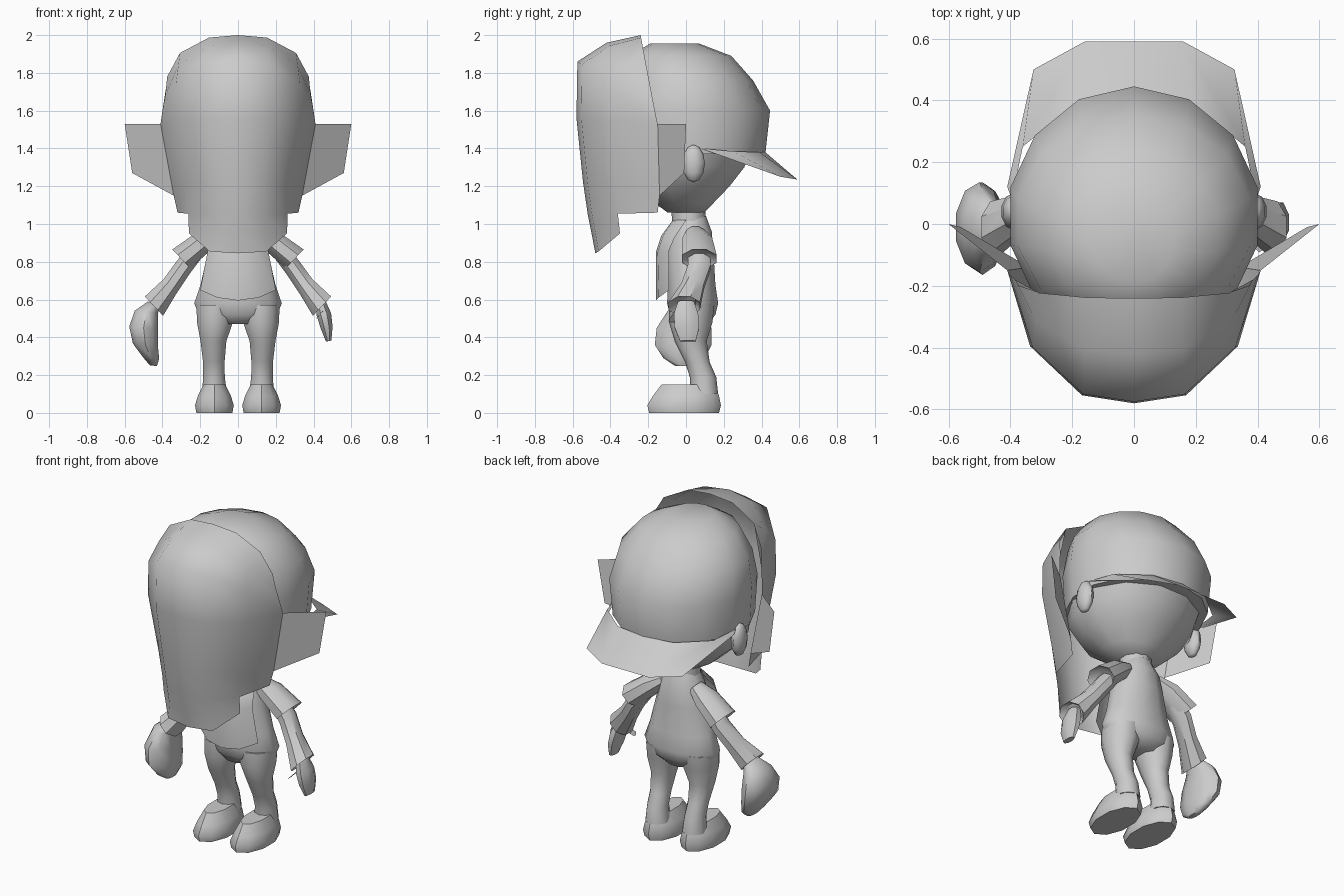
import bpy, bmesh, math
from mathutils import Vector

cube = bpy.data.objects.get("Cube")
if cube:
    bpy.data.objects.remove(cube)

grey = bpy.data.materials.new("plain grey")
grey.use_nodes = True
colour = (0.6, 0.6, 0.6, 1)
grey.diffuse_color = colour
grey.node_tree.nodes["Principled BSDF"].inputs["Base Color"].default_value = colour


def finish(name, bm, closed, angle=50):
    if closed:
        bmesh.ops.recalc_face_normals(bm, faces=bm.faces)
    mesh = bpy.data.meshes.new(name)
    bm.to_mesh(mesh)
    bm.free()
    obj = bpy.data.objects.new(name, mesh)
    bpy.context.collection.objects.link(obj)
    mesh.materials.append(grey)
    bpy.ops.object.select_all(action='DESELECT')
    obj.select_set(True)
    bpy.context.view_layer.objects.active = obj
    bpy.ops.object.shade_smooth_by_angle(angle=math.radians(angle))
    return obj


def loft(name, rings, axis=(0, 0, 1), sides=10, side=1, angle=50):
    """Closed skin over rings of (x, y, z, radius across, radius along y)."""
    bm = bmesh.new()
    v = Vector((0, 1, 0))
    u = v.cross(Vector(axis).normalized())
    loops = []
    for x, y, z, ra, rb in rings:
        loop = []
        for k in range(sides):
            a = math.tau * (k + 0.5) / sides
            p = Vector((x, y, z)) + u * ra * math.cos(a) + v * rb * math.sin(a)
            loop.append(bm.verts.new((p.x * side, p.y, p.z)))
        loops.append(loop)
    for low, high in zip(loops, loops[1:]):
        for k in range(sides):
            n = (k + 1) % sides
            bm.faces.new((low[k], low[n], high[n], high[k]))
    bm.faces.new(loops[0])
    bm.faces.new(loops[-1])
    return finish(name, bm, True, angle)


def sheet(name, rows, angle=50):
    """Half sheet from the centre line outwards, mirrored; rows may shorten."""
    bm = bmesh.new()
    grid = [[bm.verts.new(p) for p in row] for row in rows]
    for a, b in zip(grid, grid[1:]):
        for j in range(len(a) - 1):
            if j + 1 < len(b):
                bm.faces.new((a[j], b[j], b[j + 1], a[j + 1]))
            elif j < len(b):
                if j == len(b) - 1 and len(b) == 2:
                    bm.faces.new((a[j], b[j], a[j + 1]))
    obj = finish(name, bm, False, angle)
    mirror = obj.modifiers.new("mirror", 'MIRROR')
    mirror.use_clip = True
    return obj


def ball(name, centre, size, turn=0, side=1, segments=10):
    bm = bmesh.new()
    bmesh.ops.create_uvsphere(bm, u_segments=segments, v_segments=6, radius=1)
    for vert in bm.verts:
        p = Vector([c * s for c, s in zip(vert.co, size)])
        x = p.x * math.cos(turn) + p.z * math.sin(turn) + centre[0]
        z = p.z * math.cos(turn) - p.x * math.sin(turn) + centre[2]
        vert.co = (x * side, p.y + centre[1], z)
    return finish(name, bm, True)


# Large face mask: each row is front y, front z, half width, edge y, edge z, columns
mask_rows = [
    (-.24, 2.0, .375, -.20, 1.78, 4),
    (-.42, 1.96, .385, -.18, 1.68, 4),
    (-.575, 1.86, .40, -.165, 1.60, 4),
    (-.58, 1.56, .41, -.15, 1.53, 4),
    (-.545, 1.22, .34, -.14, 1.15, 4),
    (-.52, 1.05, .32, -.15, 1.06, 4),
    (-.50, .95, .317, -.15, .95, 3),
    (-.48, .845, .366, -.20, 1.0, 2),
]
across = ((0, 0), (.41, .06), (.82, .43), (1, 1))
sheet("face_mask", [[(w * fx, yf + (ye - yf) * t, zf + (ze - zf) * t)
                     for fx, t in across[:n]]
                    for yf, zf, w, ye, ze, n in mask_rows], 60)

# Pointed side flaps of the mask
sheet("mask_side_flaps", [[(.41, -.15, 1.53), (.60, 0, 1.53)],
                          [(.34, -.14, 1.15), (.56, -.01, 1.27)]])

# Head, ears and backwards cap
loft("head", [(0, .0, 1.06, .10, .10), (0, -.01, 1.11, .19, .16),
              (0, -.03, 1.20, .29, .27), (0, -.02, 1.30, .36, .34),
              (0, 0, 1.42, .385, .375)], sides=12)
loft("cap_crown", [(0, .02, 1.37, .395, .40), (0, .025, 1.60, .41, .42),
                   (0, .005, 1.76, .385, .35), (0, -.03, 1.89, .28, .27),
                   (0, -.06, 1.955, .13, .13)], sides=14)
sheet("cap_brim", [[(0, .59, 1.235), (.16, .59, 1.235), (.325, .50, 1.25), (.41, .12, 1.385)],
                   [(0, .42, 1.38), (.19, .39, 1.38), (.36, .25, 1.385), (.395, .08, 1.40)]])

# Body and chest bib
loft("neck", [(0, .02, .95, .10, .09), (0, .01, 1.12, .09, .09)])
loft("torso", [(0, .03, .47, .10, .09), (0, .035, .52, .215, .125),
               (0, .035, .58, .24, .14), (0, .03, .68, .205, .13),
               (0, .02, .85, .165, .13), (0, .03, .96, .13, .11),
               (0, .02, 1.04, .08, .09)], sides=12)
sheet("chest_bib", [[(0, -.07, 1.02), (.07, -.05, 1.02), (.11, .0, 1.02)],
                    [(0, -.13, .94), (.10, -.12, .94), (.15, -.06, .93)],
                    [(0, -.16, .85), (.10, -.15, .85), (.16, -.09, .86)],
                    [(0, -.16, .595), (.11, -.145, .61), (.20, -.09, .65)]])

# Limbs
slope = (.72, 0, -.69)
for side, label in ((1, "left"), (-1, "right")):
    loft(label + "_leg", [(.12, .03, .57, .105, .12), (.122, .025, .48, .10, .115),
                          (.13, .025, .38, .072, .085), (.128, .06, .27, .06, .065),
                          (.127, .09, .19, .06, .07), (.125, .095, .10, .07, .075)], side=side)
    loft(label + "_shoe", [(.125, -.01, 0, .10, .185), (.125, -.01, .04, .108, .195),
                           (.125, 0, .09, .092, .175), (.125, .01, .15, .06, .14)],
         side=side)
    loft(label + "_sleeve", [(.10, .05, .96, .04, .05), (.18, .06, .91, .065, .085),
                             (.30, .07, .815, .075, .10), (.28, .07, .83, .05, .06)],
         axis=slope, sides=8, side=side, angle=40)
    loft(label + "_arm", [(.22, .07, .86, .05, .06), (.29, .07, .77, .052, .065),
                          (.36, .035, .67, .055, .065), (.445, -.01, .565, .076, .09),
                          (.43, 0, .585, .05, .055)],
         axis=slope, sides=8, side=side, angle=40)
    ball(label + "_ear", (.39, .04, 1.32), (.04, .06, .10), side=side)

# Bare hand with fingers and thumb
loft("left_hand", [(.435, 0, .59, .03, .045), (.455, 0, .52, .042, .07),
                   (.47, .005, .45, .034, .07), (.48, .01, .38, .016, .045)],
     axis=(.2, 0, -1), sides=8)
loft("left_thumb", [(.45, -.03, .54, .025, .03), (.405, -.07, .49, .018, .022)],
     axis=slope, sides=6)

# Large catching mitt
loft("right_mitt", [(.44, 0, .585, .04, .05), (.485, 0, .535, .065, .10),
                    (.50, -.01, .45, .08, .145), (.49, -.015, .36, .07, .15),
                    (.46, -.01, .29, .045, .11), (.448, -.01, .25, .02, .05)],
     axis=(.1, 0, -1), side=-1)
